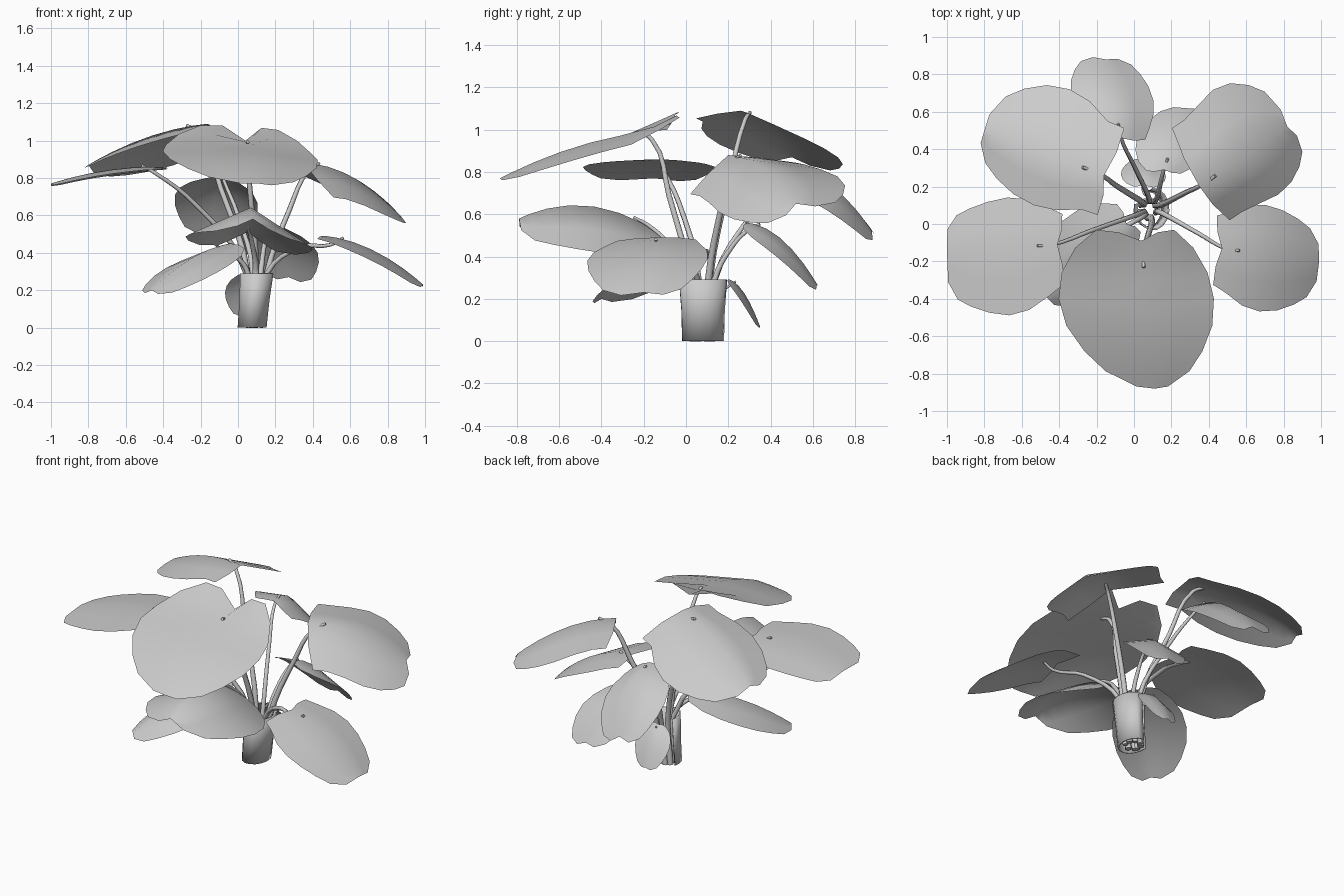
import bpy, bmesh, math
from mathutils import Vector

default_cube = bpy.data.objects.get("Cube")
if default_cube:
    bpy.data.objects.remove(default_cube, do_unlink=True)

# One plain grey for the whole plant
GREY = (0.6, 0.6, 0.6, 1)
grey = bpy.data.materials.new("plain_grey")
grey.use_nodes = True
grey.diffuse_color = GREY
grey.node_tree.nodes["Principled BSDF"].inputs["Base Color"].default_value = GREY

FOOT = Vector((0.075, 0.08, 0))
COLLAR = Vector((0.1, 0.08, 0.29))


def add_mesh(name, bm):
    bmesh.ops.remove_doubles(bm, verts=bm.verts, dist=0.0005)
    mesh = bpy.data.meshes.new(name)
    bm.to_mesh(mesh)
    bm.free()
    mesh.materials.append(grey)
    for face in mesh.polygons:
        face.use_smooth = True
    obj = bpy.data.objects.new(name, mesh)
    bpy.context.collection.objects.link(obj)
    return obj


def skin_grid(bm, rows):
    """Join rows of points into a sheet of faces."""
    grid = [[bm.verts.new(p) for p in row] for row in rows]
    for near, far in zip(grid, grid[1:]):
        for i in range(len(near) - 1):
            bm.faces.new((near[i], near[i + 1], far[i + 1], far[i]))


def add_stem(name, end, outward, thickness):
    """Tapered stalk rising from the collar and arching into the leaf."""
    side = Vector((end.x - FOOT.x, end.y - FOOT.y, 0))
    arch = 0.02 + 0.13 * side.length_squared
    side.normalize()
    collar = FOOT.lerp(COLLAR, min(1, 0.75 * end.z / COLLAR.z)) + side * 0.06
    bend = end - outward * 0.07 - Vector((0, 0, 0.03))
    middle = collar.lerp(bend, 0.55) + Vector((0, 0, arch))
    path = [FOOT + side * 0.045, collar, middle, bend, end + Vector((0, 0, 0.008))]
    curve = bpy.data.curves.new(name, "CURVE")
    curve.dimensions = "3D"
    curve.bevel_depth = thickness
    curve.bevel_resolution = 1
    curve.use_fill_caps = True
    curve.materials.append(grey)
    spline = curve.splines.new("BEZIER")
    spline.resolution_u = 4
    spline.bezier_points.add(len(path) - 1)
    for i, (knot, place) in enumerate(zip(spline.bezier_points, path)):
        knot.co = place
        knot.radius = 1 - 0.14 * i
        knot.handle_left_type = knot.handle_right_type = "AUTO"
    obj = bpy.data.objects.new(name, curve)
    bpy.context.collection.objects.link(obj)


def add_leaf(name, base, tip, crown, left, right,
             flare=0.45, blunt=0.25, lift=0.0, stalk=0.017):
    """Heart-shaped blade: a curved midrib with two sides reaching to left and right."""
    base, tip, left, right = (Vector(p) for p in (base, tip, left, right))
    middle = (base + tip) / 2
    rise = Vector((0, 0, crown - middle.z))
    middle = middle + rise

    def midrib(u):
        return base.lerp(tip, u) + rise * 4 * u * (1 - u)

    # Outline: distance along the midrib and share of the full half width
    outline = [(0, flare), (0.12, max(flare, 0.76)), (0.28, 0.94), (0.46, 1),
               (0.64, 0.94), (0.8, 0.7 + 0.3 * blunt), (0.92, 0.4 + 0.7 * blunt),
               (1, blunt)]
    rows = []
    for u, width in outline:
        lobe = max(0, 1 - 4 * u)
        row = []
        for v in (-1, -0.5, 0, 0.5, 1):
            reach = (left if v < 0 else right) - middle
            point = midrib(u) + reach * width * abs(v)
            if v:
                point -= (tip - base) * 0.04 * lobe
                point.z += lift * lobe
            row.append(point)
        rows.append(row)
    bm = bmesh.new()
    skin_grid(bm, rows)
    bmesh.ops.recalc_face_normals(bm, faces=bm.faces)
    if sum(f.normal.z for f in bm.faces) < 0:
        bmesh.ops.reverse_faces(bm, faces=bm.faces)
    add_mesh(name, bm)
    outward = Vector((tip.x - base.x, tip.y - base.y, 0)).normalized()
    add_stem(name + "_stem", midrib(0.18), outward, stalk)


# Upper tier of large leaves
add_leaf("front_upper_leaf", (0.04, -0.09, 1.0), (0.11, -0.88, 0.77), 0.93,
         (0.43, -0.43, 0.885), (-0.4, -0.43, 0.935), flare=0.5, blunt=0.2,
         lift=0.07, stalk=0.02)
add_leaf("back_right_upper_leaf", (-0.16, 0.26, 1.09), (-0.8, 0.5, 0.87), 1.02,
         (-0.37, 0.73, 0.86), (-0.56, 0.11, 0.96), flare=0.75, stalk=0.02)
add_leaf("back_left_upper_leaf", (0.35, 0.2, 0.88), (0.82, 0.52, 0.65), 0.82,
         (0.44, 0.73, 0.77), (0.79, 0.17, 0.6), flare=0.88, stalk=0.02)
add_leaf("right_leaf", (-0.41, -0.11, 0.86), (-1, -0.15, 0.77), 0.84,
         (-0.7, 0.14, 0.81), (-0.69, -0.49, 0.82), flare=0.6, blunt=0.45)

# Middle tier
add_leaf("back_leaf", (-0.07, 0.46, 0.81), (-0.15, 0.88, 0.52), 0.75,
         (-0.34, 0.71, 0.7), (0.1, 0.68, 0.61), flare=0.6, blunt=0.3)
add_leaf("front_lower_leaf", (0.05, -0.13, 0.51), (0.08, -0.79, 0.58), 0.64,
         (0.4, -0.42, 0.42), (-0.28, -0.45, 0.49))
add_leaf("left_leaf", (0.47, -0.13, 0.49), (0.99, -0.2, 0.23), 0.41,
         (0.72, 0.1, 0.38), (0.69, -0.47, 0.37), flare=0.65, blunt=0.35)

# Lower tier of small leaves
add_leaf("back_left_lower_leaf", (0.16, 0.29, 0.56), (0.27, 0.62, 0.27), 0.48,
         (0.43, 0.44, 0.39), (0.02, 0.47, 0.44), blunt=0.3)
add_leaf("front_right_lower_leaf", (-0.04, 0.0, 0.45), (-0.46, -0.4, 0.2), 0.37,
         (-0.4, 0.0, 0.31), (-0.12, -0.33, 0.29))
add_leaf("back_lowest_leaf", (0.05, 0.21, 0.29), (0.04, 0.35, 0.07), 0.22,
         (0.17, 0.26, 0.19), (-0.07, 0.27, 0.18), stalk=0.012)

# Sheath wrapped around the stalks, open at the back
SIDES = 12
rings = []
for t in (0, 0.5, 1):
    centre = FOOT.lerp(COLLAR, t)
    spread = 1 + 0.15 * t * t
    rings.append([])
    for i in range(SIDES + 1):
        angle = math.radians(165 + 285 * i / SIDES)
        offset = Vector((0.078 * math.cos(angle), 0.1 * math.sin(angle), 0))
        rings[-1].append(centre + offset * spread)
bm = bmesh.new()
skin_grid(bm, rings)
sheath = add_mesh("stalk_sheath", bm)
wall = sheath.modifiers.new("wall", "SOLIDIFY")
wall.thickness = 0.008
wall.offset = -1
